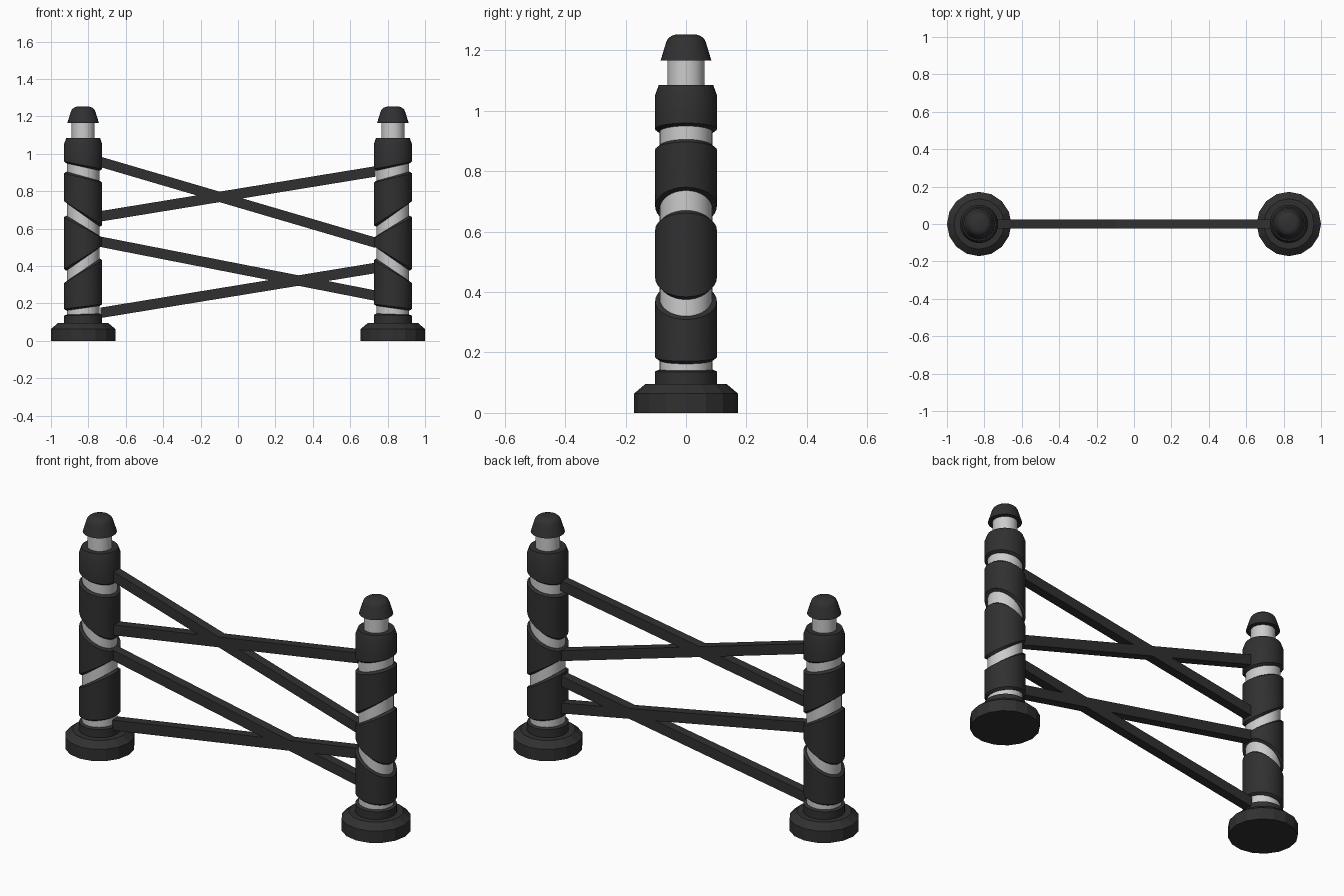
import bpy, bmesh, math

if "Cube" in bpy.data.objects:
    bpy.data.objects.remove(bpy.data.objects["Cube"])

POST_X = 0.828

dark = bpy.data.materials.new("dark_rubber")
dark.diffuse_color = (0.03, 0.03, 0.03, 1)
dark.use_nodes = True
dark.node_tree.nodes["Principled BSDF"].inputs["Base Color"].default_value = dark.diffuse_color


def finish(name, bm, mat=None, mirror=True, angle=30):
    bmesh.ops.recalc_face_normals(bm, faces=bm.faces)
    mesh = bpy.data.meshes.new(name)
    bm.to_mesh(mesh)
    bm.free()
    ob = bpy.data.objects.new(name, mesh)
    bpy.context.collection.objects.link(ob)
    if mat:
        mesh.materials.append(mat)
    if angle:
        bpy.ops.object.select_all(action='DESELECT')
        ob.select_set(True)
        bpy.context.view_layer.objects.active = ob
        bpy.ops.object.shade_smooth_by_angle(angle=math.radians(angle))
    if mirror:
        ob.modifiers.new("other_post", 'MIRROR').use_axis = (True, False, False)
    return ob


def post_part(name, rings, mat=None, sides=32, angle=30):
    """Loft rings of (radius, z on outer side, z on inner side) round the post axis."""
    bm = bmesh.new()
    loops = []
    for r, z_out, z_in in rings:
        loop = []
        for i in range(sides):
            a = 2 * math.pi * i / sides
            z = (z_out + z_in) / 2 + (z_out - z_in) / 2 * math.cos(a)
            loop.append(bm.verts.new((POST_X + r * math.cos(a), r * math.sin(a), z)))
        loops.append(loop)
    for lo, hi in zip(loops, loops[1:]):
        for i in range(sides):
            j = (i + 1) % sides
            bm.faces.new((lo[i], lo[j], hi[j], hi[i]))
    bm.faces.new(loops[0][::-1])
    bm.faces.new(loops[-1])
    return finish(name, bm, mat, True, angle)


def flat(profile):
    return [(r, z, z) for r, z in profile]


# Foot, with its short collar
post_part("base", flat([(0.172, 0), (0.172, 0.064), (0.135, 0.095), (0.09, 0.095)]),
          dark, 16, 0)
post_part("base_collar", [(0.102, 0.08, 0.08), (0.102, 0.135, 0.14), (0.088, 0.14, 0.146)], dark)

# Light inner core and neck
post_part("core", flat([(0.087, 0.09), (0.087, 1.07)]))
post_part("neck", flat([(0.061, 1.06), (0.061, 1.18)]))

# Sleeves separated by slanted gaps: bottom (outer, inner), top (outer, inner)
C = 0.009
sleeves = [((0.162, 0.188), (0.318, 0.44)),
           ((0.375, 0.50), (0.67, 0.56)),
           ((0.738, 0.61), (0.905, 0.855)),
           ((0.95, 0.91), (1.085, 1.085))]
for n, ((bo, bi), (to, ti)) in enumerate(sleeves, 1):
    top_c = 0.033 if n == 4 else C
    post_part(f"sleeve_{n}", [(0.09, bo, bi), (0.102, bo + C, bi + C),
                              (0.102, to - top_c, ti - top_c), (0.09, to, ti)], dark)

# Rounded cap
post_part("cap", flat([(0.084, 1.166), (0.066, 1.225), (0.06, 1.238),
                       (0.049, 1.247), (0.034, 1.252)]), dark)

# Crossing bars: height at the left post, height at the right post
X = 0.735
for n, (zl, zr) in enumerate([(0.957, 0.525), (0.666, 0.906), (0.53, 0.242), (0.15, 0.39)], 1):
    bm = bmesh.new()
    bmesh.ops.create_cube(bm, size=1)
    for v in bm.verts:
        z = zl if v.co.x < 0 else zr
        v.co = (v.co.x * 2 * X, v.co.y * 0.05, z + v.co.z * 0.056)
    finish(f"cross_bar_{n}", bm, dark, False, 0)
